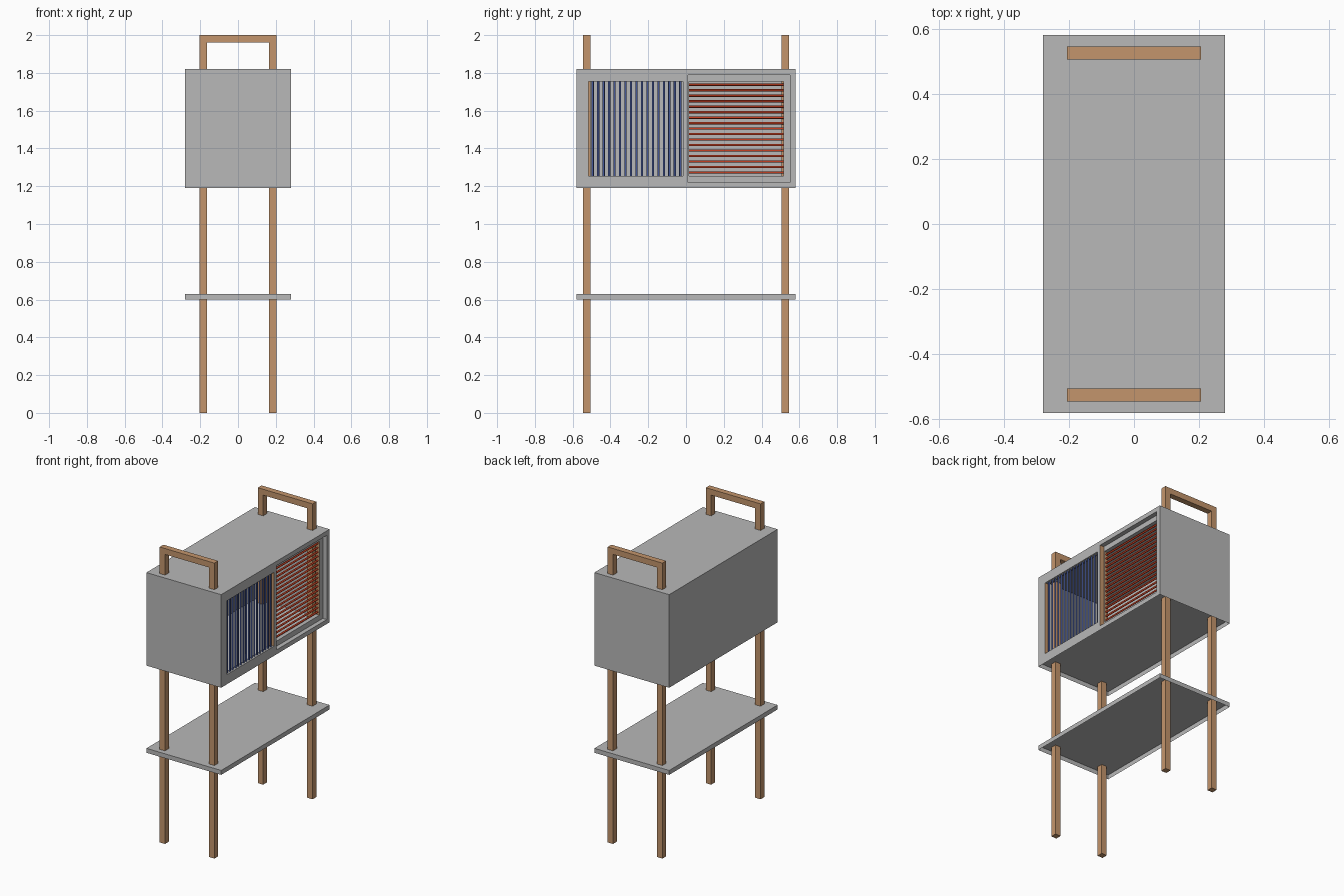
import bpy
import bmesh
from mathutils import Matrix, Vector

cube = bpy.data.objects.get("Cube")
if cube:
    bpy.data.objects.remove(cube, do_unlink=True)


def material(name, rgb):
    m = bpy.data.materials.new(name)
    m.use_nodes = True
    m.diffuse_color = (*rgb, 1)
    m.node_tree.nodes["Principled BSDF"].inputs["Base Color"].default_value = (*rgb, 1)
    return m


GREY = material("grey_board", (0.48, 0.48, 0.48))
WOOD = material("brown_wood", (0.55, 0.30, 0.15))
BLUE = material("blue_rod", (0.06, 0.10, 0.33))
RED = material("red_rod", (0.60, 0.05, 0.015))


def add_box(bm, lo, hi, open_bottom=False):
    """Add a box between two corners, optionally without its underside."""
    lo, hi = Vector(lo), Vector(hi)
    mat = Matrix.Translation((lo + hi) / 2) @ Matrix.Diagonal((*(hi - lo), 1))
    verts = bmesh.ops.create_cube(bm, size=1, matrix=mat)["verts"]
    if open_bottom:
        bm.normal_update()
        faces = {f for v in verts for f in v.link_faces if f.normal.z < -0.5}
        bmesh.ops.delete(bm, geom=list(faces), context="FACES_ONLY")


def finish(bm, name, *mats):
    mesh = bpy.data.meshes.new(name)
    bm.to_mesh(mesh)
    bm.free()
    for m in mats:
        mesh.materials.append(m)
    ob = bpy.data.objects.new(name, mesh)
    bpy.context.collection.objects.link(ob)
    return ob


T = 0.03                 # board thickness
X, Y = 0.28, 0.58        # half width and half length
Z0, Z1 = 1.19, 1.82      # cabinet bottom and top

# Two leg frames, each a pair of posts joined by a top bar
for side, name in ((-1, "front_leg_frame"), (1, "back_leg_frame")):
    bm = bmesh.new()
    y0, y1 = side * 0.525 - 0.02, side * 0.525 + 0.02
    for x in (-0.185, 0.185):
        add_box(bm, (x - 0.02, y0, 0), (x + 0.02, y1, 1.96))
    add_box(bm, (-0.205, y0, 1.96), (0.205, y1, 2))
    finish(bm, name, WOOD)

# Lower shelf, hollow underneath
bm = bmesh.new()
add_box(bm, (-X, -Y, 0.6), (X, Y, 0.63), open_bottom=True)
finish(bm, "shelf", GREY)

# Cabinet, open on its +x side, with a floor hollow underneath
bm = bmesh.new()
add_box(bm, (-X, -Y, Z0), (X, Y, Z0 + T), open_bottom=True)
add_box(bm, (-X, -Y, Z1 - T), (X, Y, Z1))
add_box(bm, (-X, -Y, Z0 + T), (-X + T, Y, Z1 - T))
for y in (-Y, Y - T):
    add_box(bm, (-X + T, y, Z0 + T), (X, y + T, Z1 - T))
finish(bm, "cabinet", GREY)


def sliding_door(name, x, ends, opening):
    """Frame with grey faces and wooden stile edges."""
    bm = bmesh.new()
    (a, b), (c, d) = ends, opening
    low, high = Z0 + T, Z1 - T
    for s, e in ((a, c), (d, b)):
        add_box(bm, (x - T, s, low), (x, e, high))
    bm.normal_update()
    for f in bm.faces:
        f.material_index = int(abs(f.normal.y) > 0.5)
    for s, e in ((low, 1.255), (1.755, high)):
        add_box(bm, (x - T, c, s), (x, d, e))
    finish(bm, name, GREY, WOOD)


sliding_door("outer_door", X, (-0.55, 0.01), (-0.515, -0.015))
sliding_door("inner_door", X - T, (-0.01, 0.55), (0.015, 0.515))


# Rods filling each door
def rods(name, mat, centre, vertical, count=17, span=0.464):
    bm = bmesh.new()
    turn = Matrix() if vertical else Matrix.Rotation(1.5707963, 4, "X")
    for i in range(count):
        off = span * (i / (count - 1) - 0.5)
        step = Vector((0, off, 0) if vertical else (0, 0, off))
        bmesh.ops.create_cone(bm, cap_ends=True, segments=10, radius1=0.006,
                              radius2=0.006, depth=0.5,
                              matrix=Matrix.Translation(Vector(centre) + step) @ turn)
    for f in bm.faces:
        f.smooth = len(f.verts) == 4
    finish(bm, name, mat)


rods("vertical_rods", BLUE, (X - T / 2, -0.262, 1.505), True)
rods("horizontal_rods", RED, (X - 1.5 * T, 0.265, 1.505), False)
